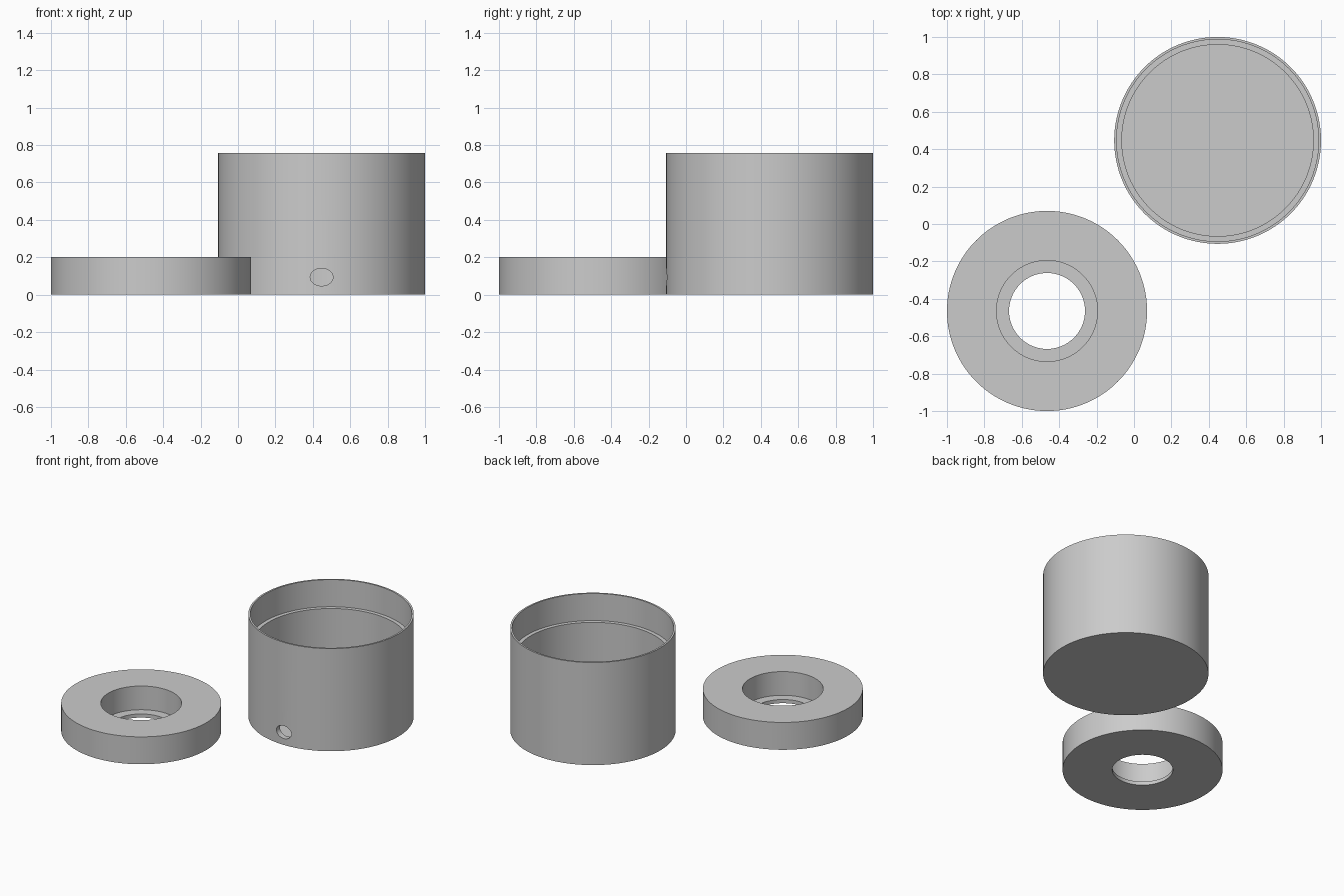
import bpy, bmesh, math

default = bpy.data.objects.get("Cube")
if default:
    bpy.data.objects.remove(default, do_unlink=True)

SEGMENTS = 128

grey = bpy.data.materials.new("plain grey")
grey.use_nodes = True
colour = (0.6, 0.6, 0.6, 1.0)
grey.diffuse_color = colour
grey.node_tree.nodes["Principled BSDF"].inputs["Base Color"].default_value = colour


def lathe(name, profile, centre, closed):
    """Revolve an (r, z) profile about a vertical axis at centre."""
    bm = bmesh.new()
    verts = [bm.verts.new((r, 0, z)) for r, z in profile]
    edges = [bm.edges.new(pair) for pair in zip(verts, verts[1:])]
    if closed:
        edges.append(bm.edges.new((verts[-1], verts[0])))
    bmesh.ops.spin(bm, geom=verts + edges, cent=(0, 0, 0), axis=(0, 0, 1),
                   angle=math.tau, steps=SEGMENTS)
    bmesh.ops.remove_doubles(bm, verts=bm.verts, dist=0.0005)
    bmesh.ops.recalc_face_normals(bm, faces=bm.faces)
    mesh = bpy.data.meshes.new(name)
    bm.to_mesh(mesh)
    bm.free()
    mesh.materials.append(grey)
    obj = bpy.data.objects.new(name, mesh)
    obj.location = (centre[0], centre[1], 0)
    bpy.context.collection.objects.link(obj)
    return obj


def smooth(obj):
    bpy.ops.object.select_all(action='DESELECT')
    obj.select_set(True)
    bpy.context.view_layer.objects.active = obj
    bpy.ops.object.shade_smooth_by_angle(angle=math.radians(30))


# Cup: closed floor, thin wall, and a wider recess that seats the lid
CUP = (0.447, 0.447)
cup = lathe("cup", [(0, 0), (0.553, 0), (0.553, 0.757), (0.54, 0.757),
                    (0.54, 0.557), (0.512, 0.557), (0.512, 0.04), (0, 0.04)],
            CUP, closed=False)

# Oval cable hole through the front wall of the cup
bpy.ops.mesh.primitive_cylinder_add(vertices=48, radius=1, depth=2)
cutter = bpy.context.object
cutter.name = "cable_hole_cutter"
cutter.scale = (0.061, 0.047, 0.1)
cutter.rotation_euler = (math.radians(90), 0, 0)
cutter.location = (CUP[0], CUP[1] - 0.54, 0.094)
cutter.data.materials.append(grey)
cutter.hide_render = True
bpy.context.view_layer.update()

cut = cup.modifiers.new("cable_hole", 'BOOLEAN')
cut.operation = 'DIFFERENCE'
cut.solver = 'EXACT'
cut.object = cutter
bpy.ops.object.select_all(action='DESELECT')
cup.select_set(True)
bpy.context.view_layer.objects.active = cup
bpy.ops.object.modifier_apply(modifier=cut.name)
bpy.data.objects.remove(cutter, do_unlink=True)
smooth(cup)

# Lid: thick disc with a counterbored hole
lid = lathe("lid_ring", [(0.203, 0), (0.535, 0), (0.535, 0.202),
                         (0.27, 0.202), (0.27, 0.027), (0.203, 0.027)],
            (-0.465, -0.465), closed=True)
smooth(lid)
